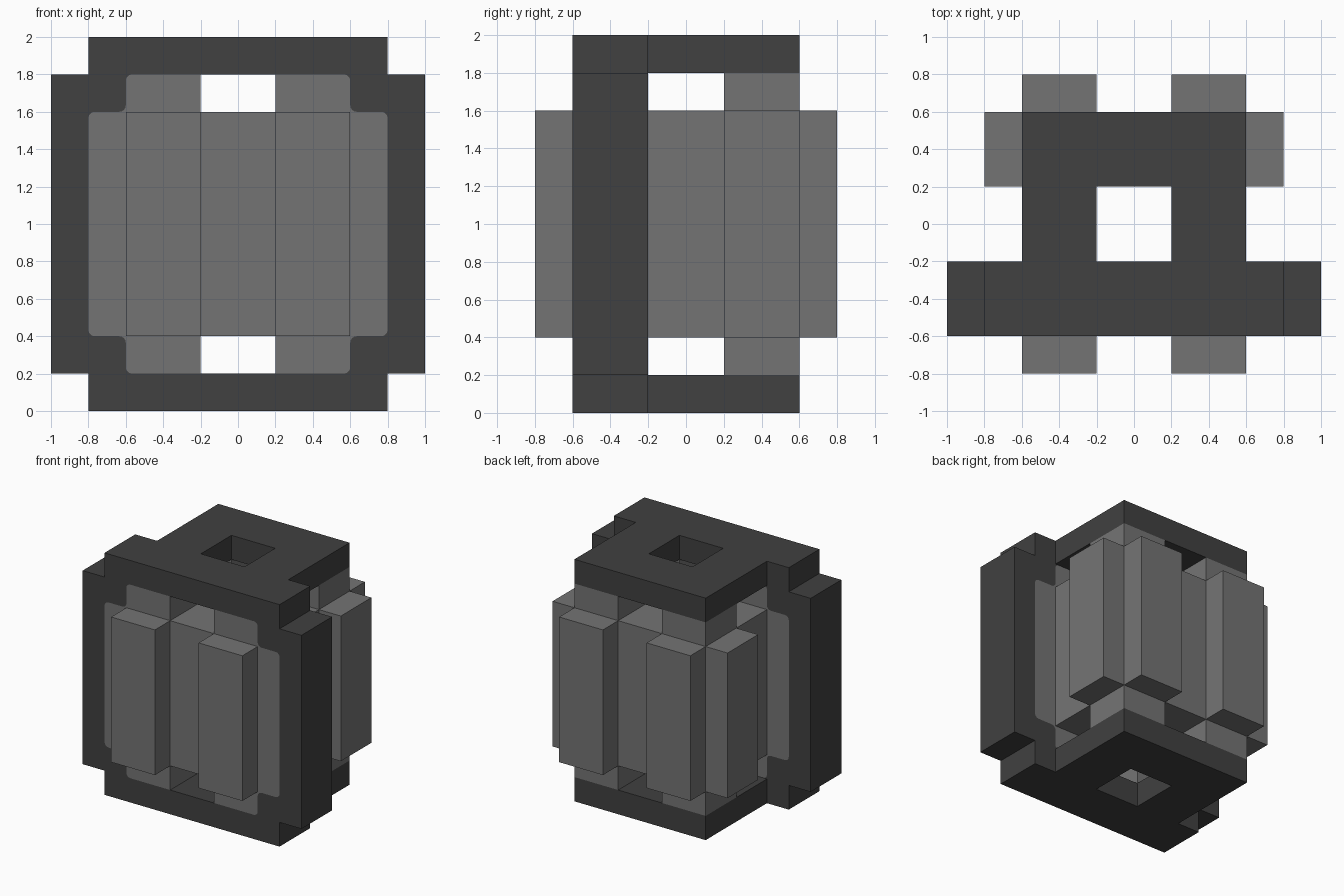
import bpy
import bmesh
import math
from mathutils import Vector

cube = bpy.data.objects.get("Cube")
if cube:
    bpy.data.objects.remove(cube, do_unlink=True)


def material(name, value):
    mat = bpy.data.materials.new(name)
    mat.use_nodes = True
    colour = (value, value, value, 1)
    mat.diffuse_color = colour
    mat.node_tree.nodes["Principled BSDF"].inputs["Base Color"].default_value = colour
    return mat


DARK = material("dark grey", 0.052)
LIGHT = material("mid grey", 0.175)
R = 0.035  # rounding where the two colours meet


def fillet(points, steps=4):
    """Round the corners given as (a, b, radius); keep (a, b) corners sharp."""
    out = []
    n = len(points)
    for i, p in enumerate(points):
        c = Vector(p[:2])
        if len(p) == 2:
            out.append(c)
            continue
        u = (Vector(points[i - 1][:2]) - c).normalized() * p[2]
        v = (Vector(points[(i + 1) % n][:2]) - c).normalized() * p[2]
        for k in range(steps + 1):
            t = math.pi / 2 * k / steps
            out.append(c + u * (1 - math.sin(t)) + v * (1 - math.cos(t)))
    return out


def prism(name, profile, axis, lo, hi, mat, mirror=True):
    """Extrude a profile along y or z, optionally mirrored across x = 0."""
    place = (lambda p: (p[0], lo, p[1])) if axis == "y" else (lambda p: (p[0], p[1], lo))
    bm = bmesh.new()
    face = bm.faces.new([bm.verts.new(place(p)) for p in fillet(profile)])
    new = bmesh.ops.extrude_face_region(bm, geom=[face])["geom"]
    shift = (0, hi - lo, 0) if axis == "y" else (0, 0, hi - lo)
    bmesh.ops.translate(bm, vec=shift, verts=[g for g in new if isinstance(g, bmesh.types.BMVert)])
    bmesh.ops.recalc_face_normals(bm, faces=bm.faces[:])
    if mirror:  # open the seam so the halves join cleanly
        seam = [f for f in bm.faces if all(abs(v.co.x) < 1e-5 for v in f.verts)]
        bmesh.ops.delete(bm, geom=seam, context="FACES")
    mesh = bpy.data.meshes.new(name)
    bm.to_mesh(mesh)
    bm.free()
    mesh.materials.append(mat)
    obj = bpy.data.objects.new(name, mesh)
    bpy.context.collection.objects.link(obj)
    if mirror:
        obj.modifiers.new("Mirror", "MIRROR").use_axis[0] = True
    return obj


def box(name, x0, x1, y0, y1, z0, z1, mat, mirror=True):
    return prism(name, [(x0, y0), (x1, y0), (x1, y1), (x0, y1)], "z", z0, z1, mat, mirror)


# Stepped dark frame around the front half
prism("front_frame", [
    (0, 0), (0.8, 0), (0.8, 0.2), (1, 0.2), (1, 1.8), (0.8, 1.8), (0.8, 2), (0, 2),
    (0, 1.8), (0.6, 1.8, R), (0.6, 1.6, R), (0.8, 1.6, R),
    (0.8, 0.4, R), (0.6, 0.4, R), (0.6, 0.2, R), (0, 0.2)], "y", -0.6, -0.2, DARK)

# Front posts and side panels filling the frame
prism("front_posts", [
    (0.2, 0.2), (0.6, 0.2, R), (0.6, 0.4, R), (0.8, 0.4, R),
    (0.8, 1.6, R), (0.6, 1.6, R), (0.6, 1.8, R), (0.2, 1.8)], "y", -0.6, -0.2, LIGHT)

# Top and bottom plates with a square centre hole
for name, z in (("bottom_plate", 0), ("top_plate", 1.8)):
    prism(name, [(0.2, -0.2), (0.6, -0.2), (0.6, 0.6), (0, 0.6), (0, 0.2), (0.2, 0.2)],
          "z", z, z + 0.2, DARK)

# Back corner posts
box("back_posts", 0.2, 0.6, 0.2, 0.6, 0.2, 1.8, LIGHT)

# Walls between the posts
box("side_walls", 0.2, 0.6, -0.2, 0.2, 0.4, 1.6, LIGHT)
box("front_wall", -0.2, 0.2, -0.6, -0.2, 0.4, 1.6, LIGHT, mirror=False)
box("back_wall", -0.2, 0.2, 0.2, 0.6, 0.4, 1.6, LIGHT, mirror=False)

# Raised bars on the outside of the posts
box("front_bars", 0.2, 0.6, -0.8, -0.6, 0.4, 1.6, LIGHT)
box("back_bars", 0.2, 0.6, 0.6, 0.8, 0.4, 1.6, LIGHT)
box("side_bars", 0.6, 0.8, 0.2, 0.6, 0.4, 1.6, LIGHT)
